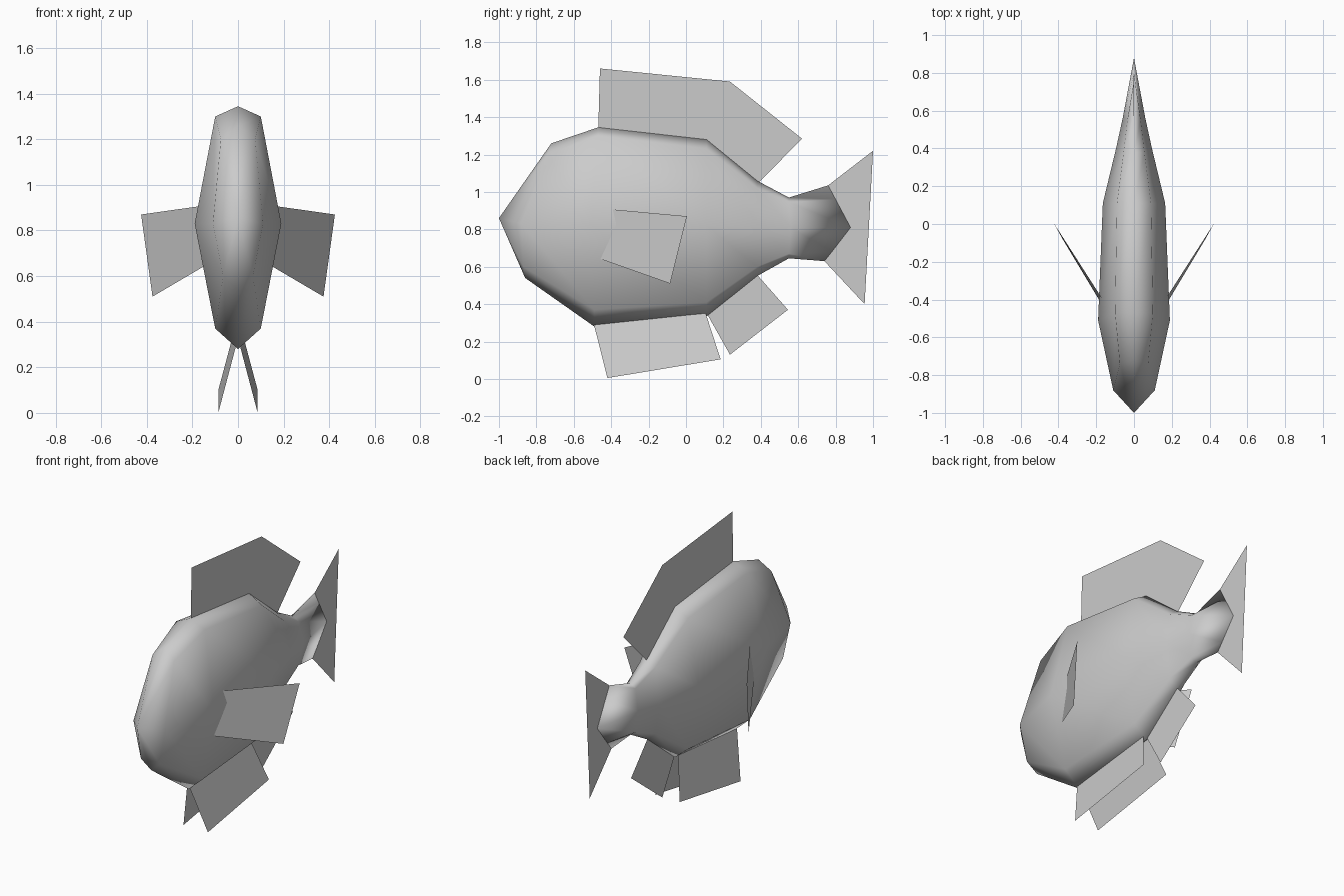
import bpy
import bmesh

cube = bpy.data.objects.get("Cube")
if cube:
    bpy.data.objects.remove(cube, do_unlink=True)

# One plain grey for the whole fish
GREY = (0.6, 0.6, 0.6, 1.0)
grey = bpy.data.materials.new("fish_grey")
grey.use_nodes = True
grey.diffuse_color = GREY
grey.node_tree.nodes["Principled BSDF"].inputs["Base Color"].default_value = GREY
grey.node_tree.nodes["Principled BSDF"].inputs["Roughness"].default_value = 0.6


def finish(name, bm, smooth=False):
    """Turn a bmesh into a named, coloured object."""
    mesh = bpy.data.meshes.new(name)
    bm.to_mesh(mesh)
    bm.free()
    mesh.materials.append(grey)
    for poly in mesh.polygons:
        poly.use_smooth = smooth
    obj = bpy.data.objects.new(name, mesh)
    bpy.context.collection.objects.link(obj)
    return obj


def fin(name, points, side=1):
    """Flat fin from outline points; side=-1 mirrors it across x."""
    bm = bmesh.new()
    verts = [bm.verts.new((side * x, y, z)) for x, y, z in points]
    bm.faces.new(verts if side > 0 else verts[::-1])
    return finish(name, bm)


# Body: half cross-sections from top ridge to belly ridge, nose to tail
SECTIONS = [
    [(0, -.72, 1.26), (.075, -.74, 1.20), (.11, -.88, .83), (.065, -.87, .60), (0, -.86, .54)],
    [(0, -.47, 1.345), (.10, -.47, 1.30), (.19, -.51, .83), (.10, -.49, .37), (0, -.49, .28)],
    [(0, .11, 1.28), (.09, .11, 1.23), (.165, .11, .82), (.09, .11, .41), (0, .11, .335)],
    [(0, .38, 1.06), (.055, .38, 1.02), (.095, .40, .81), (.055, .38, .60), (0, .38, .55)],
    [(0, .55, .97), (.035, .55, .945), (.06, .56, .81), (.035, .55, .67), (0, .55, .645)],
]
bm = bmesh.new()
rings = []
for half in SECTIONS:
    mirrored = [(-x, y, z) for x, y, z in half[-2:0:-1]]
    rings.append([bm.verts.new(p) for p in half + mirrored])
for a, b in zip(rings, rings[1:]):
    for i in range(8):
        j = (i + 1) % 8
        bm.faces.new((a[i], a[j], b[j], b[i]))

# Nose closes to a point
nose = bm.verts.new((0, -1, .86))
for i in range(8):
    bm.faces.new((nose, rings[0][(i + 1) % 8], rings[0][i]))

# Tail root pinches to a thin line
root = [bm.verts.new(p) for p in ((0, .76, 1.035), (0, .80, .96), (0, .88, .81),
                                  (0, .78, .68), (0, .74, .63))]
loop = root + root[-2:0:-1]
for i in range(8):
    j = (i + 1) % 8
    bm.faces.new((rings[-1][i], rings[-1][j], loop[j], loop[i]))
bmesh.ops.recalc_face_normals(bm, faces=bm.faces[:])
finish("body", bm, smooth=True)

# Tail fin
fin("tail_fin", [(0, .76, 1.035), (0, .80, .96), (0, .88, .81), (0, .78, .68),
                 (0, .74, .63), (0, .955, .40), (0, 1.0, 1.22)])

# Dorsal and anal fins on the centre line
fin("dorsal_fin", [(0, -.47, 1.30), (0, .11, 1.20), (0, .38, 1.04),
                   (0, .62, 1.285), (0, .235, 1.59), (0, -.46, 1.66)])
fin("anal_fin", [(0, .10, .37), (0, .235, .13), (0, .545, .37), (0, .36, .58)])

# Paired fins, rooted inside the body
PECTORAL = [(.13, -.455, .912), (.12, -.51, .66), (.375, -.085, .51), (.425, .005, .87)]
PELVIC = [(-.03, -.53, .44), (.085, -.42, .005), (.085, .185, .105), (-.01, .07, .46)]
for label, side in (("left", 1), ("right", -1)):
    fin(label + "_pectoral_fin", PECTORAL, side)
    fin(label + "_pelvic_fin", PELVIC, side)
